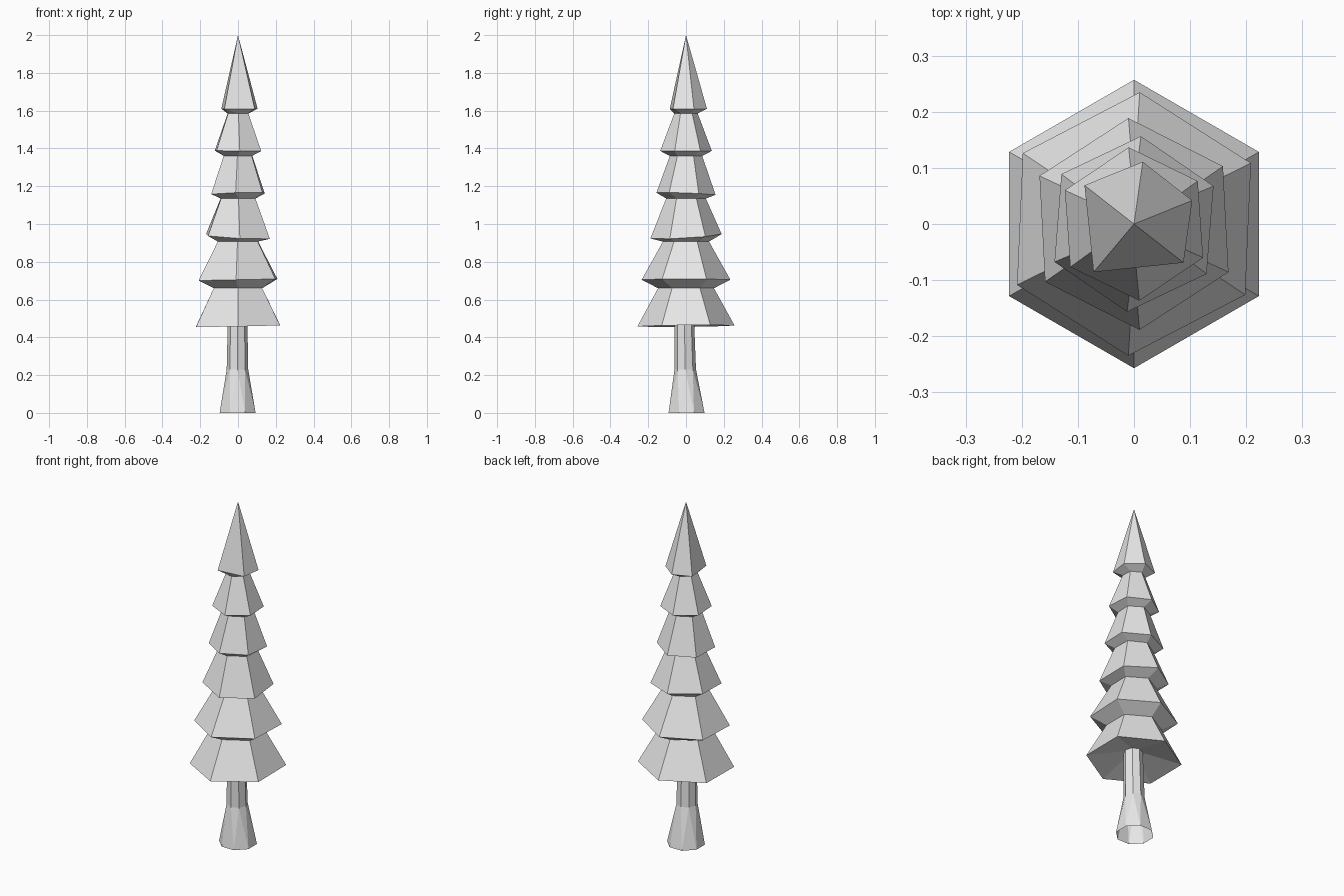
import bpy
import bmesh
from math import cos, sin, radians

if "Cube" in bpy.data.objects:
    bpy.data.objects.remove(bpy.data.objects["Cube"], do_unlink=True)

GREY = (0.8, 0.8, 0.8, 1.0)
grey = bpy.data.materials.new("plain_grey")
grey.use_nodes = True
grey.diffuse_color = GREY
grey.node_tree.nodes["Principled BSDF"].inputs["Base Color"].default_value = GREY


def ring(bm, angles, r, z, tilt=(0, 0), centre=(0, 0)):
    """Ring of vertices at the given angles, optionally leaning."""
    verts = []
    for a in angles:
        x, y = r * cos(radians(a)), r * sin(radians(a))
        verts.append(bm.verts.new((x + centre[0], y + centre[1],
                                   z + tilt[0] * x + tilt[1] * y)))
    return verts


def bridge(bm, low, high):
    n = len(low)
    for i in range(n):
        j = (i + 1) % n
        bm.faces.new((low[i], low[j], high[j], high[i]))


def fan(bm, verts, tip):
    tip = bm.verts.new(tip)
    for i, v in enumerate(verts):
        bm.faces.new((v, verts[(i + 1) % len(verts)], tip))


def finish(bm, name):
    bmesh.ops.remove_doubles(bm, verts=bm.verts, dist=0.0005)
    bmesh.ops.recalc_face_normals(bm, faces=bm.faces)
    mesh = bpy.data.meshes.new(name)
    bm.to_mesh(mesh)
    bm.free()
    mesh.materials.append(grey)
    bpy.context.collection.objects.link(bpy.data.objects.new(name, mesh))


def hexagon(turn):
    return [90 + turn + 60 * k for k in range(6)]


# Foliage: stacked skirts, each a rim (radius, height, turn, tilt)
# followed by the neck (radius, height) where the next skirt begins
rims = [
    (0.257, 0.46, 0, (0.02, 0.01)),
    (0.235, 0.705, -2.5, (0.02, 0)),
    (0.189, 0.935, 3, (-0.05, 0.06)),
    (0.157, 1.16, -4.5, (0.03, -0.04)),
    (0.137, 1.387, 4, (-0.01, 0)),
]
necks = [(0.148, 0.66), (0.122, 0.907), (0.105, 1.135), (0.086, 1.36), (0.062, 1.585)]

bm = bmesh.new()
previous = None
for (r, z, turn, tilt), (nr, nz) in zip(rims, necks):
    rim = ring(bm, hexagon(turn), r, z, tilt)
    if previous:
        bridge(bm, previous, rim)
    else:
        fan(bm, rim, (0, 0, 0.52))  # hollow underside
    previous = ring(bm, hexagon(turn * 0.5), nr, nz)
    bridge(bm, rim, previous)

# Crown: uneven five-sided spike (two corners merge)
crown = ring(bm, [82, 142, 230, 230, 322, 382], 0.112, 1.61)
bridge(bm, previous, crown)
fan(bm, crown, (0, 0, 2))
finish(bm, "foliage")

# Trunk: straight eight-sided shaft, faceted root flare, open base
bm = bmesh.new()
axis = [45 * k for k in range(8)]
foot = ring(bm, [a + 22.5 for a in axis], 0.103, 0.01, (0, 0), (-0.002, 0.003))
for v in foot:
    v.co.z = 0.0
shaft = ring(bm, axis, 0.057, 0.23, (0, 0), (-0.003, -0.004))
top = ring(bm, axis, 0.051, 0.53, (0, 0), (-0.002, -0.01))
for i in range(8):
    j = (i + 1) % 8
    bm.faces.new((foot[i - 1], foot[i], shaft[i]))
    bm.faces.new((foot[i], shaft[j], shaft[i]))
bridge(bm, shaft, top)
bm.faces.new(top)
finish(bm, "trunk")
